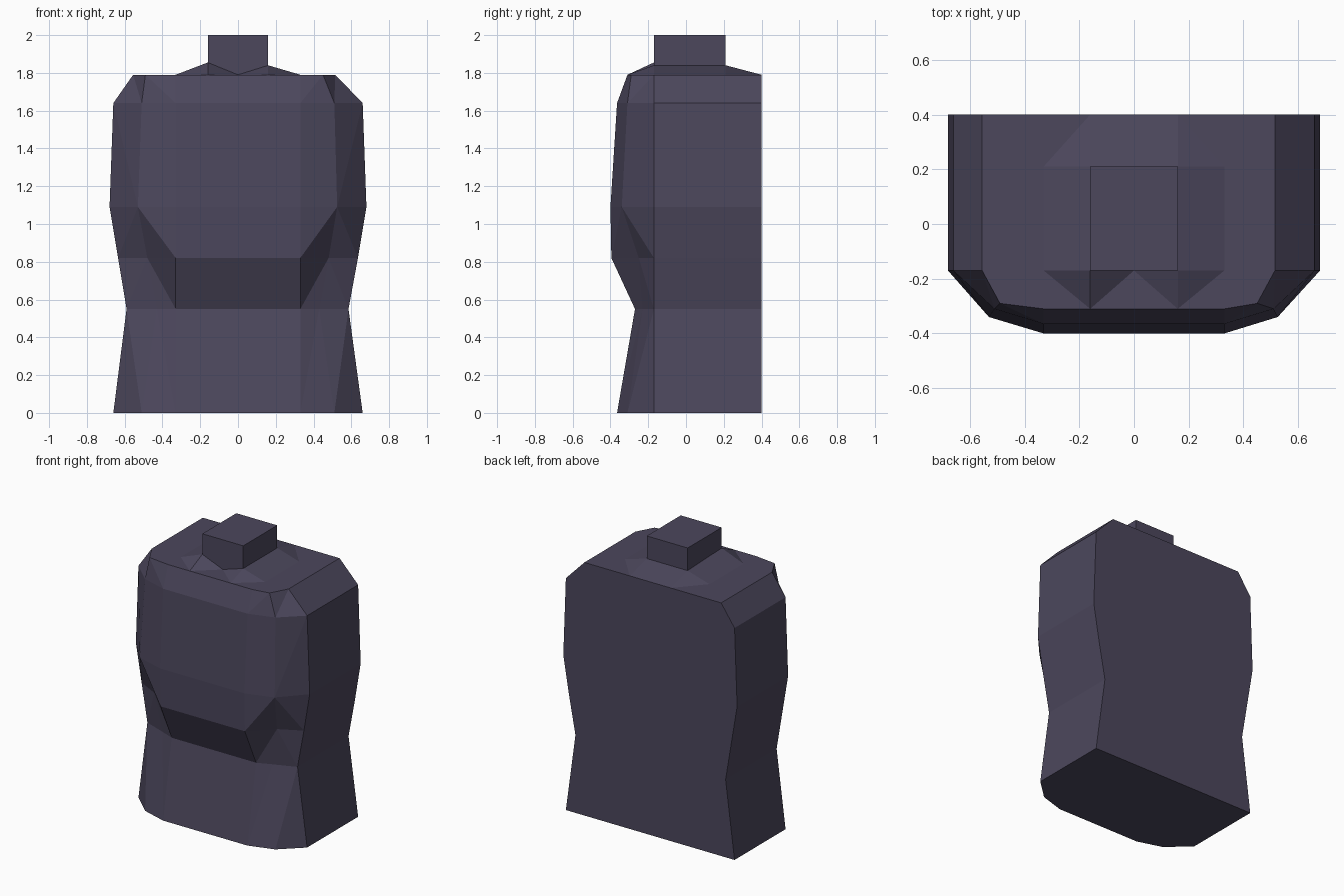
import bpy, bmesh

if "Cube" in bpy.data.objects:
    bpy.data.objects.remove(bpy.data.objects["Cube"])

cloth = bpy.data.materials.new("dusky purple cloth")
cloth.diffuse_color = (0.072, 0.063, 0.108, 1)
cloth.use_nodes = True
cloth.node_tree.nodes["Principled BSDF"].inputs["Base Color"].default_value = cloth.diffuse_color


def finish(bm, name):
    bmesh.ops.recalc_face_normals(bm, faces=bm.faces)
    me = bpy.data.meshes.new(name)
    bm.to_mesh(me)
    bm.free()
    me.materials.append(cloth)
    ob = bpy.data.objects.new(name, me)
    bpy.context.collection.objects.link(ob)
    return ob


BACK, SIDE, INNER = 0.40, -0.17, 0.33

# torso: each level is (z, right half width, left half width,
#                       right corner x, left corner x, corner y, front y)
levels = [
    (0.00, 0.66, 0.66, 0.51, 0.51, -0.31, -0.365),
    (0.55, 0.585, 0.59, 0.43, 0.43, -0.23, -0.27),
    (0.82, 0.635, 0.635, 0.48, 0.48, -0.25, -0.395),
    (1.09, 0.68, 0.68, 0.525, 0.53, -0.34, -0.40),
    (1.64, 0.66, 0.66, 0.51, 0.51, -0.31, -0.365),
    (1.79, 0.515, 0.555, 0.45, 0.49, -0.29, -0.31),
]
bm = bmesh.new()
rings = []
for z, wr, wl, cr, cl, cy, fy in levels:
    pts = [(wr, BACK), (wr, SIDE), (cr, cy), (INNER, fy),
           (-INNER, fy), (-cl, cy), (-wl, SIDE), (-wl, BACK)]
    rings.append([bm.verts.new((x, y, z)) for x, y in pts])
for a, b in zip(rings, rings[1:]):
    for i in range(8):
        j = (i + 1) % 8
        bm.faces.new((a[i], a[j], b[j], b[i]))
bm.faces.new(rings[0])
bm.faces.new(rings[-1])
# fold the bent side quads at the waist into flat triangles
bmesh.ops.triangulate(bm, faces=[f for f in bm.faces if len(f.verts) == 4
                                 and abs(f.normal.length) >= 0
                                 and max(abs(v.co.x) for v in f.verts) > 0.4])
finish(bm, "torso")

# collar: sloping skirt around the neck, with a dip at the front centre
bm = bmesh.new()
T, N, NF, NB = 1.79, 0.16, -0.17, 0.21


def v(x, y, z=T):
    return bm.verts.new((x, y, z))


bl, br = v(-N, NB, 1.84), v(N, NB, 1.84)
b0, b1 = v(-N, BACK), v(N, BACK)
bm.faces.new((bl, br, b1, b0))
centre = v(0, NF)
for s, back, base, peak in ((1, br, b1, 1.84), (-1, bl, b0, 1.855)):
    top = v(s * N, NF, peak)
    outer_f, outer_b, front = v(s * INNER, NF), v(s * INNER, NB), v(s * N, -0.31)
    bm.faces.new((top, back, outer_b, outer_f))
    bm.faces.new((back, base, outer_b))
    bm.faces.new((top, outer_f, front))
    bm.faces.new((top, front, centre))
finish(bm, "collar")

# neck block
bm = bmesh.new()
bmesh.ops.create_cube(bm, size=1)
for p in bm.verts:
    p.co.x *= 2 * N
    p.co.y = NB if p.co.y > 0 else NF
    p.co.z = 2.0 if p.co.z > 0 else 1.78
finish(bm, "neck")
